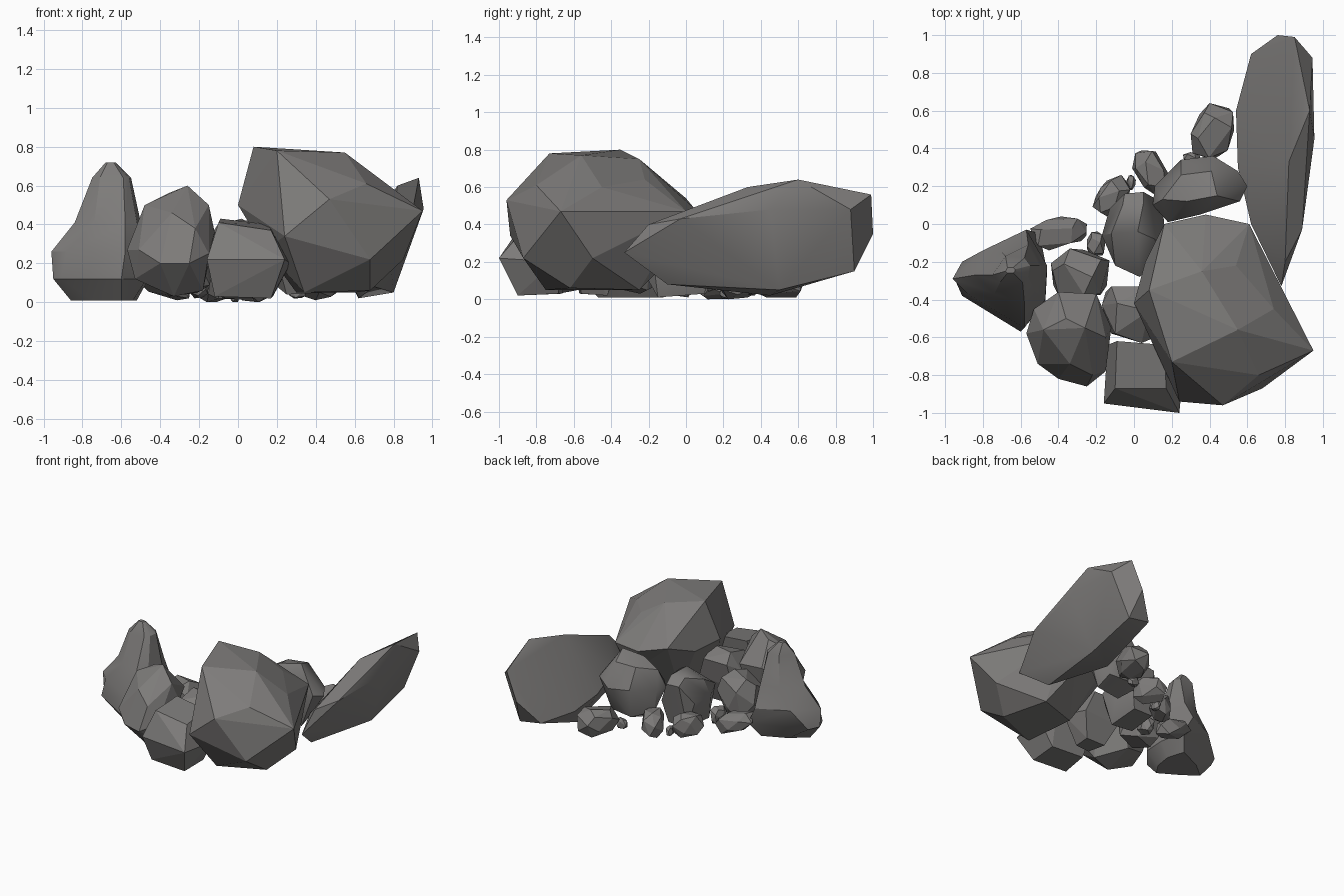
import bpy, bmesh, math, random
from mathutils import Vector

stone = bpy.data.materials.new("dark_stone")
stone.diffuse_color = (.205, .198, .193, 1)


def finish(bm, name, merge_angle, smooth):
    """Merge near-flat faces and turn the bmesh into an object."""
    bmesh.ops.dissolve_limit(bm, angle_limit=math.radians(merge_angle),
                             verts=bm.verts[:], edges=bm.edges[:])
    bmesh.ops.recalc_face_normals(bm, faces=bm.faces[:])
    me = bpy.data.meshes.new(name)
    bm.to_mesh(me)
    bm.free()
    me.materials.append(stone)
    ob = bpy.data.objects.new(name, me)
    bpy.context.collection.objects.link(ob)
    if smooth:
        bpy.ops.object.select_all(action='DESELECT')
        ob.select_set(True)
        bpy.context.view_layer.objects.active = ob
        bpy.ops.object.shade_smooth_by_angle(angle=math.radians(smooth))
    return ob


def rock(name, pts, merge_angle=7, smooth=0):
    """Faceted stone: convex hull of its corner points."""
    bm = bmesh.new()
    vs = [bm.verts.new(p) for p in pts]
    res = bmesh.ops.convex_hull(bm, input=vs)
    loose = {v for v in res["geom_interior"] + res["geom_unused"]
             if isinstance(v, bmesh.types.BMVert)}
    bmesh.ops.delete(bm, geom=list(loose), context='VERTS')
    return finish(bm, name, merge_angle, smooth)


def pebble(name, lo, hi, seed, turn=0, tilt=0, n=18):
    """Random chunky stone fitted to a bounding box."""
    rnd = random.Random(seed)
    size = [(b - a) / 2 for a, b in zip(lo, hi)]
    mid = [(b + a) / 2 for a, b in zip(lo, hi)]
    c, s = math.cos(math.radians(turn)), math.sin(math.radians(turn))
    pts = []
    for i in range(n):
        z = 1 - 2 * (i + 0.5) / n
        a = i * 2.39996 + rnd.uniform(-0.3, 0.3)
        r = math.sqrt(1 - z * z)
        p = Vector((r * math.cos(a), r * math.sin(a), z))
        p = Vector(math.copysign(abs(v) ** 0.75, v) for v in p)  # boxier
        p *= rnd.uniform(0.92, 1.04)
        if turn:
            p.x *= 1.6
        pts.append(Vector((c * p.x - s * p.y, s * p.x + c * p.y, p.z + tilt * p.x)))
    for k in range(3):  # fit exactly to the box
        a, b = min(p[k] for p in pts), max(p[k] for p in pts)
        for p in pts:
            p[k] = mid[k] + size[k] * (2 * (p[k] - a) / (b - a) - 1)
    return rock(name, pts, merge_angle=16)


def lofted(name, rings, smooth):
    """Stone skinned through stacked cross-sections, for concave shapes."""
    bm = bmesh.new()
    loops = [[bm.verts.new((x, y, z)) for x, y in ring] for z, ring in rings]
    n = len(loops[0])
    for a, b in zip(loops, loops[1:]):
        for i in range(n):
            j = (i + 1) % n
            bm.faces.new((a[i], a[j], b[j], b[i]))
    bm.faces.new(loops[0][::-1])
    bm.faces.new(loops[-1])
    return finish(bm, name, 3, smooth)


# Largest boulder, front right
rock("large_boulder", [
    (.08, -.35, .80), (.20, -.73, .78), (.55, -.56, .77), (.36, -.25, .75),
    (.95, -.67, .47), (0, -.42, .50), (.61, 0, .47), (.38, .05, .48),
    (.16, 0, .54), (.06, -.2, .47), (.47, -.96, .53), (.28, -.84, .63),
    (.24, -.94, .34), (.68, -.87, .22), (.34, -.75, .05), (.68, -.62, .06),
    (.85, -.50, .22), (.60, -.25, .05), (.30, -.35, .05), (.50, -.05, .25),
    (.14, -.60, .27), (.74, -.45, .60), (.66, -.80, .61), (.54, -.22, .64)])

# Long slab leaning outward on the right
rock("leaning_slab", [
    (.82, .33, .60), (.93, .60, .64), (.85, .99, .56), (.945, .88, .48),
    (.955, .45, .48), (.89, -.03, .43), (.80, -.20, .40), (.78, -.33, .25),
    (.70, -.10, .08), (.62, .45, .02), (.80, .50, .05), (.62, .90, .18),
    (.76, 1.0, .35), (.54, .60, .18), (.55, .30, .20), (.62, 0, .25),
    (.80, .90, .15)], smooth=30)

# Pointed stone on the left: broad foot flowing into a tapering spire
lofted("pointed_stone", [
    (.01, [(-.86, -.30), (-.75, -.38), (-.60, -.47), (-.54, -.38),
           (-.52, -.25), (-.56, -.12), (-.74, -.20)]),
    (.12, [(-.95, -.29), (-.91, -.38), (-.60, -.57), (-.47, -.42),
           (-.46, -.25), (-.50, -.05), (-.91, -.20)]),
    (.26, [(-.96, -.29), (-.88, -.37), (-.58, -.55), (-.47, -.40),
           (-.46, -.22), (-.57, -.03), (-.80, -.14)]),
    (.41, [(-.84, -.27), (-.74, -.37), (-.58, -.42), (-.52, -.36),
           (-.50, -.22), (-.56, -.11), (-.70, -.15)]),
    (.64, [(-.75, -.27), (-.71, -.31), (-.59, -.31), (-.56, -.28),
           (-.55, -.22), (-.58, -.18), (-.68, -.17)]),
    (.72, [(-.68, -.25), (-.67, -.26), (-.64, -.26), (-.63, -.25),
           (-.63, -.24), (-.64, -.23), (-.67, -.23)])], smooth=30)

# Rounded boulder, front left
rock("round_boulder", [
    (-.57, -.58, .27), (-.53, -.45, .32), (-.48, -.56, .50), (-.40, -.36, .40),
    (-.26, -.55, .60), (-.36, -.50, .56), (-.20, -.37, .38), (-.12, -.55, .36),
    (-.15, -.60, .50), (-.34, -.74, .46), (-.22, -.80, .38), (-.15, -.78, .25),
    (-.25, -.86, .20), (-.40, -.82, .20), (-.51, -.74, .27), (-.53, -.65, .12),
    (-.33, -.68, .03), (-.18, -.65, .06), (-.30, -.42, .08), (-.46, -.46, .12)])

# Angular block at the front
rock("front_block", [
    (-.09, -.62, .43), (.16, -.64, .40), (.17, -.87, .37), (-.10, -.87, .41),
    (-.16, -.95, .22), (.24, -1.0, .22), (.27, -.70, .20), (-.14, -.64, .22),
    (-.12, -.89, .03), (.17, -.90, .02), (.18, -.68, .03), (-.08, -.66, .03)])

# Medium stones packed in the middle
rock("wide_stone", [
    (.10, .10, .30), (.11, .20, .30), (.25, .34, .32), (.42, .36, .30),
    (.55, .28, .33), (.60, .20, .30), (.56, .12, .32), (.35, .05, .40),
    (.18, .01, .30), (.28, .12, .50), (.44, .15, .53), (.41, .28, .48),
    (.25, .26, .47), (.15, .13, .43), (.25, .12, .04), (.45, .14, .05),
    (.45, .27, .10), (.27, .29, .09), (.14, .19, .13)], smooth=35)
rock("centre_stone", [
    (-.05, .16, .36), (.05, .17, .36), (.05, .11, .41), (-.06, .10, .41),
    (-.17, -.06, .24), (-.13, .08, .22), (.16, .02, .25), (.12, .13, .20),
    (.02, -.04, .43), (-.10, -.22, .26), (.03, -.28, .24), (.14, -.18, .25),
    (-.08, .10, .03), (.08, .10, .03), (.08, -.15, .01), (-.10, -.14, .02),
    (-.12, -.05, .36), (.11, -.08, .37)], smooth=35)
rock("wedged_stone", [
    (-.12, -.33, .36), (.08, -.33, .36), (-.09, -.42, .42), (.08, -.46, .42),
    (-.17, -.43, .30), (-.10, -.58, .38), (.04, -.63, .32), (.16, -.58, .25),
    (.14, -.36, .20), (-.15, -.36, .18), (-.12, -.58, .18), (-.08, -.42, .02),
    (.08, -.42, .02), (.06, -.56, .03), (-.06, -.57, .03)])

# Smaller stones: name, box low corner, box high corner, seed, turn, tilt
for args in [
    ("inner_stone", (-.44, -.38, .03), (-.13, -.13, .38), 7),
    ("leaf_stone", (-.55, -.14, .01), (-.25, .04, .20), 5, 15, -.4),
    ("back_stone", (.30, .34, .01), (.53, .64, .21), 2, 70),
    ("small_stone_a", (-.22, .04, .0), (-.02, .26, .17), 4, 40),
    ("small_stone_b", (-.01, .15, .0), (.18, .39, .19), 9, 120),
    ("pebble_a", (-.25, -.17, .02), (-.15, -.04, .15), 6),
    ("pebble_b", (.26, .33, .02), (.35, .38, .10), 8),
    ("pebble_c", (-.04, .18, .0), (.01, .26, .07), 1),
]:
    pebble(*args)
